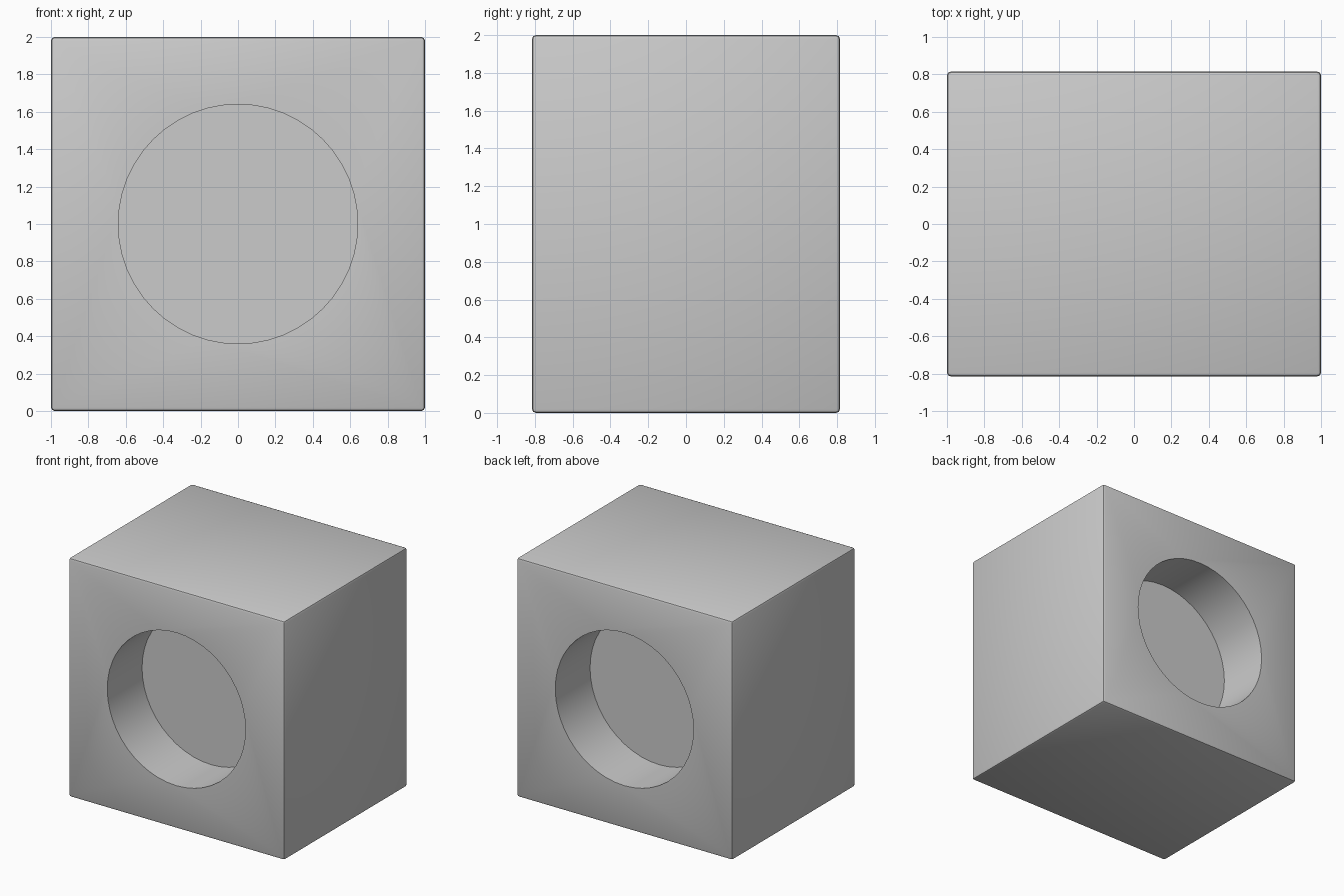
import bpy
from math import radians

if "Cube" in bpy.data.objects:
    bpy.data.objects.remove(bpy.data.objects["Cube"])

W, D, H = 2.0, 1.63, 2.0      # block size
R, DEPTH = 0.64, 0.46         # round recess radius and depth

# Main block with slightly softened edges
bpy.ops.mesh.primitive_cube_add(size=1, location=(0, 0, H / 2))
block = bpy.context.object
block.name = "block"
block.scale = (W, D, H)
bpy.ops.object.transform_apply(location=False, rotation=False, scale=True)
bev = block.modifiers.new("soft_edges", 'BEVEL')
bev.width = 0.02
bev.segments = 2


# Round recess cutters, front and back
def recess_cutter(name, side):
    extra = 0.2
    y = side * (D / 2 - DEPTH / 2 + extra / 2)
    bpy.ops.mesh.primitive_cylinder_add(vertices=48, radius=R, depth=DEPTH + extra,
                                        location=(0, y, H / 2),
                                        rotation=(radians(90), 0, 0))
    cutter = bpy.context.object
    cutter.name = name
    cutter.hide_render = True
    cut = block.modifiers.new(name, 'BOOLEAN')
    cut.operation = 'DIFFERENCE'
    cut.solver = 'EXACT'
    cut.object = cutter
    return cutter


cutters = [recess_cutter("front_recess_cutter", -1),
           recess_cutter("back_recess_cutter", 1)]

# Apply the cuts and remove the helpers
bpy.ops.object.select_all(action='DESELECT')
block.select_set(True)
bpy.context.view_layer.objects.active = block
for m in list(block.modifiers):
    bpy.ops.object.modifier_apply(modifier=m.name)
for c in cutters:
    bpy.data.objects.remove(c)

bpy.ops.object.shade_smooth_by_angle(angle=radians(30))
